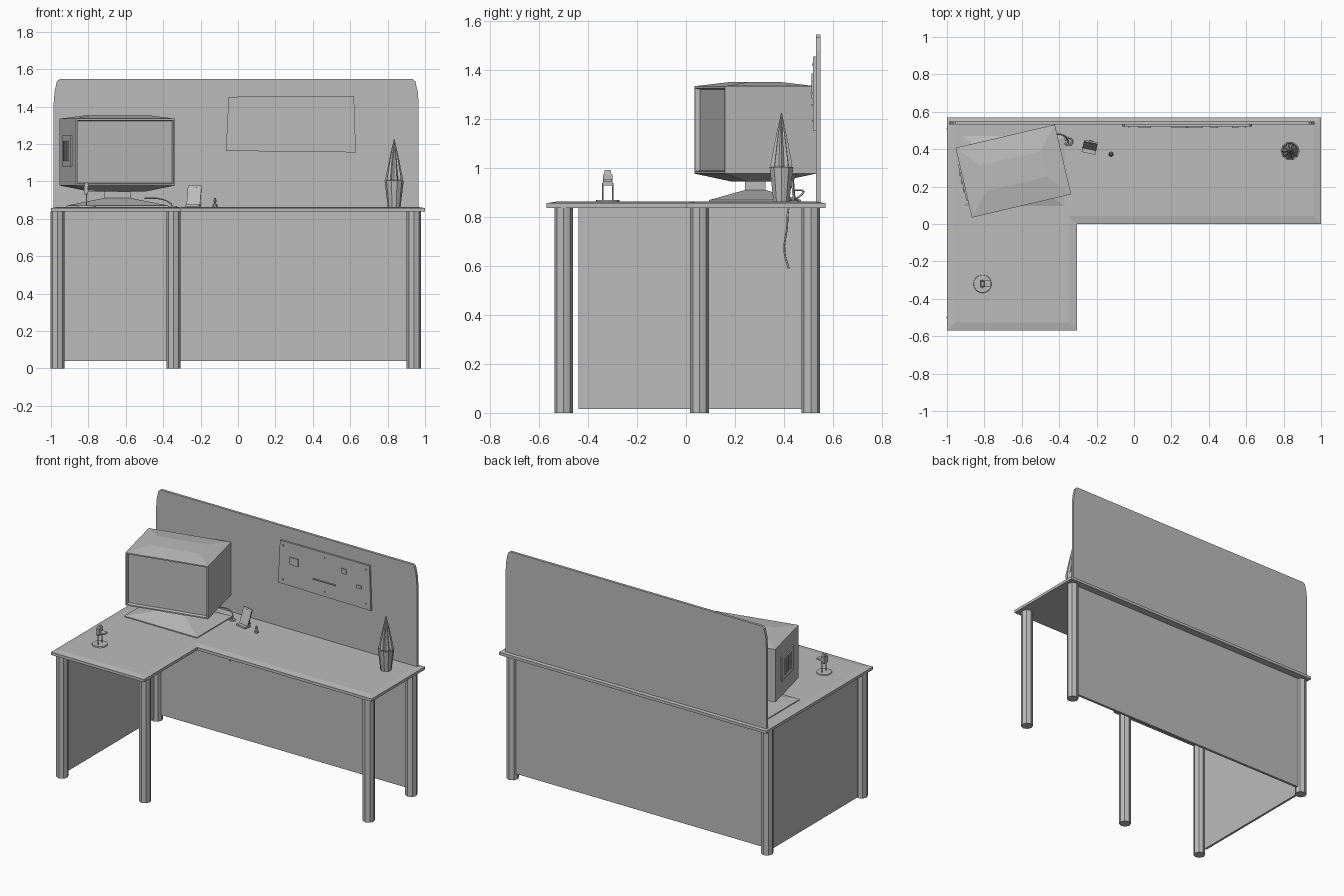
import bpy, bmesh, math
from mathutils import Matrix, Vector

if "Cube" in bpy.data.objects:
    bpy.data.objects.remove(bpy.data.objects["Cube"])

grey = bpy.data.materials.new("plain grey")
grey.diffuse_color = (0.5, 0.5, 0.5, 1)
grey.use_nodes = True
grey.node_tree.nodes["Principled BSDF"].inputs["Base Color"].default_value = grey.diffuse_color


def finish(name, bm, mat=Matrix()):
    bmesh.ops.recalc_face_normals(bm, faces=bm.faces[:])
    me = bpy.data.meshes.new(name)
    bm.to_mesh(me)
    bm.free()
    me.transform(mat)
    me.materials.append(grey)
    ob = bpy.data.objects.new(name, me)
    bpy.context.collection.objects.link(ob)
    return ob


def loft(rings):
    """Closed solid through a stack of equal-length point rings."""
    bm = bmesh.new()
    vs = [[bm.verts.new(p) for p in r] for r in rings]
    n = len(vs[0])
    for a, b in zip(vs, vs[1:]):
        for i in range(n):
            bm.faces.new((a[i], a[(i + 1) % n], b[(i + 1) % n], b[i]))
    bm.faces.new(vs[0][::-1])
    bm.faces.new(vs[-1])
    return bm


def rect(w, d, z, cx=0, cy=0):
    return [(cx + sx * w / 2, cy + sy * d / 2, z)
            for sx, sy in ((-1, -1), (1, -1), (1, 1), (-1, 1))]


def circle(r, z, n, cx=0, cy=0, r2=None):
    r2 = r if r2 is None else r2
    return [(cx + (r2 if i % 2 else r) * math.cos(math.tau * i / n),
             cy + (r2 if i % 2 else r) * math.sin(math.tau * i / n), z) for i in range(n)]


def box(name, x0, x1, y0, y1, z0, z1, mat=Matrix()):
    cx, cy = (x0 + x1) / 2, (y0 + y1) / 2
    return finish(name, loft([rect(x1 - x0, y1 - y0, z, cx, cy) for z in (z0, z1)]), mat)


def plate_xz(name, outline, y0, y1):
    return finish(name, loft([[(x, y, z) for x, z in outline] for y in (y0, y1)]))


# L-shaped desk top with a slightly raised middle
corner = [(-1, -.57), (-.305, -.57), (-.305, 0), (1, 0), (1, .57), (-1, .57)]
bm = loft([[(x, y, z) for x, y in corner] for z in (.838, .857)])
top = max(bm.faces, key=lambda f: f.calc_center_median().z)
bmesh.ops.recalc_face_normals(bm, faces=bm.faces[:])
bmesh.ops.inset_region(bm, faces=[top], thickness=.06)
bmesh.ops.translate(bm, verts=list(top.verts), vec=(0, 0, .007))
finish("desk_top", bm)

# Legs
for i, (x, y) in enumerate([(-.965, -.5), (-.345, -.5), (.94, .055), (.94, .51), (-.965, .51)]):
    finish(f"leg_{i + 1}", loft([circle(.038, z, 8, x, y) for z in (0, .84)]))

# Panels under the desk
box("back_panel", -.94, .915, .505, .522, .04, .84)
box("left_panel", -.975, -.96, -.44, .48, .016, .84)

# Partition with softened top corners
half = [(.976, .855), (.976, 1.41), (.971, 1.48), (.958, 1.535), (.945, 1.546)]
outline = [(x - .01, z) for x, z in half] + [(-x - .01, z) for x, z in half[::-1]]
plate_xz("partition", outline, .532, .549)

# Pinboard with notes and pins
plate_xz("pinboard", [(-.065, 1.163), (.63, 1.155), (.62, 1.457), (-.05, 1.452)], .52, .533)
for i, (x0, x1, z0, z1) in enumerate([(.025, .09, 1.31, 1.36), (.41, .45, 1.355, 1.387),
                                      (.2, .365, 1.255, 1.262), (.525, .56, 1.285, 1.305)]):
    box(f"note_{i + 1}", x0, x1, .513, .521, z0, z1)
for i in range(3):
    for z in (1.19, 1.42):
        x = -.03 + i * .31
        box(f"pin_{i}_{int(z * 100)}", x, x + .008, .515, .521, z, z + .008)

# Monitor, turned toward the seat
turn = Matrix.Translation((-.645, .283, 0)) @ Matrix.Rotation(math.radians(13.2), 4, 'Z')
W, D = .545, .383
bm = loft([rect(.27, .13, .945), rect(W, D, .978), rect(W, D, 1.335), rect(.33, .14, 1.352)])
bmesh.ops.recalc_face_normals(bm, faces=bm.faces[:])
bm.faces.ensure_lookup_table()
front = min(bm.faces, key=lambda f: f.calc_center_median().y)
bmesh.ops.inset_region(bm, faces=[front], thickness=.012)
bmesh.ops.inset_region(bm, faces=[front], thickness=.006, depth=-.02)
finish("monitor_body", bm, turn)
x = -W / 2
box("monitor_side_control", x - .008, x + .004, -.10, .10, 1.08, 1.245, turn)
for i in range(3):
    box(f"monitor_side_button_{i + 1}", x - .013, x, -.05 + i * .045, -.03 + i * .045, 1.11, 1.215, turn)
c = (-.645, .283)
finish("monitor_neck", loft([rect(.145, .085, z) for z in (.9, .955)]), Matrix.Translation((*c, 0)))
finish("monitor_base", loft([rect(.545, .376, .86, *c), rect(.545, .376, .87, *c), rect(.15, .09, .91, *c)]))


def tube(name, pts, r):
    cu = bpy.data.curves.new(name, 'CURVE')
    cu.dimensions = '3D'
    cu.bevel_depth, cu.bevel_resolution, cu.resolution_u = r, 1, 4
    cu.use_fill_caps = True
    sp = cu.splines.new('BEZIER')
    sp.bezier_points.add(len(pts) - 1)
    for b, p in zip(sp.bezier_points, pts):
        b.co = p
        b.handle_left_type = b.handle_right_type = 'AUTO'
    cu.materials.append(grey)
    bpy.context.collection.objects.link(bpy.data.objects.new(name, cu))


# Monitor cable running through a grommet
tube("monitor_cable", [(-.5, .44, .91), (-.41, .48, .905), (-.365, .465, .885), (-.35, .43, .86),
                       (-.35, .412, .75), (-.35, .402, .66), (-.35, .42, .59)], .004)
bpy.ops.mesh.primitive_torus_add(major_radius=.02, minor_radius=.005, major_segments=16,
                                 minor_segments=6, location=(-.35, .44, .863))
bpy.context.object.name = "cable_grommet"
bpy.context.object.data.materials.append(grey)

# Desk camera on a round foot
cx, cy = -.81, -.32
finish("camera_foot", loft([circle(.05, .86, 16, cx, cy), circle(.047, .871, 16, cx, cy)]))
for s in (-1, 1):
    tube(f"camera_stem_{s}", [(cx, cy + s * .021, .868), (cx, cy + s * .021, .94)], .0035)
box("camera_head", cx - .014, cx + .008, cy - .02, cy + .02, .93, .975)
finish("camera_cap", loft([rect(.022, .03, .975, cx, cy), rect(.014, .024, .993, cx, cy)]))
box("camera_arm", cx, cx + .045, cy - .018, cy + .018, .945, .955)

# Leaning picture stand
lean = Matrix.Translation((-.24, .395, .865)) @ Matrix.Rotation(math.radians(-12), 4, 'Z')
tilt = lean @ Matrix.Rotation(math.radians(-20), 4, 'X')
box("picture_plate", -.037, .037, 0, .008, .005, .12, tilt)
box("picture_lip", -.037, .037, -.018, .03, 0, .012, lean)
box("picture_prop", -.012, .012, .045, .052, 0, .1, lean @ Matrix.Rotation(math.radians(5), 4, 'X'))

# Small ornament
finish("ornament", loft([circle(r, z, 8, -.123, .373)
                         for r, z in ((.013, .86), (.013, .875), (.005, .885), (.009, .897), (.004, .91))]))

# Pot with a tall ribbed spire
px, py = .835, .39
finish("pot", loft([circle(r, z, 10, px, py) for r, z in ((.034, .86), (.051, 1.005), (.044, 1.005), (.04, .99))]))
finish("spire", loft([circle(r, z, 20, px, py, r * .75)
                      for r, z in ((.035, .985), (.047, 1.012), (.028, 1.11), (.002, 1.226))]))
